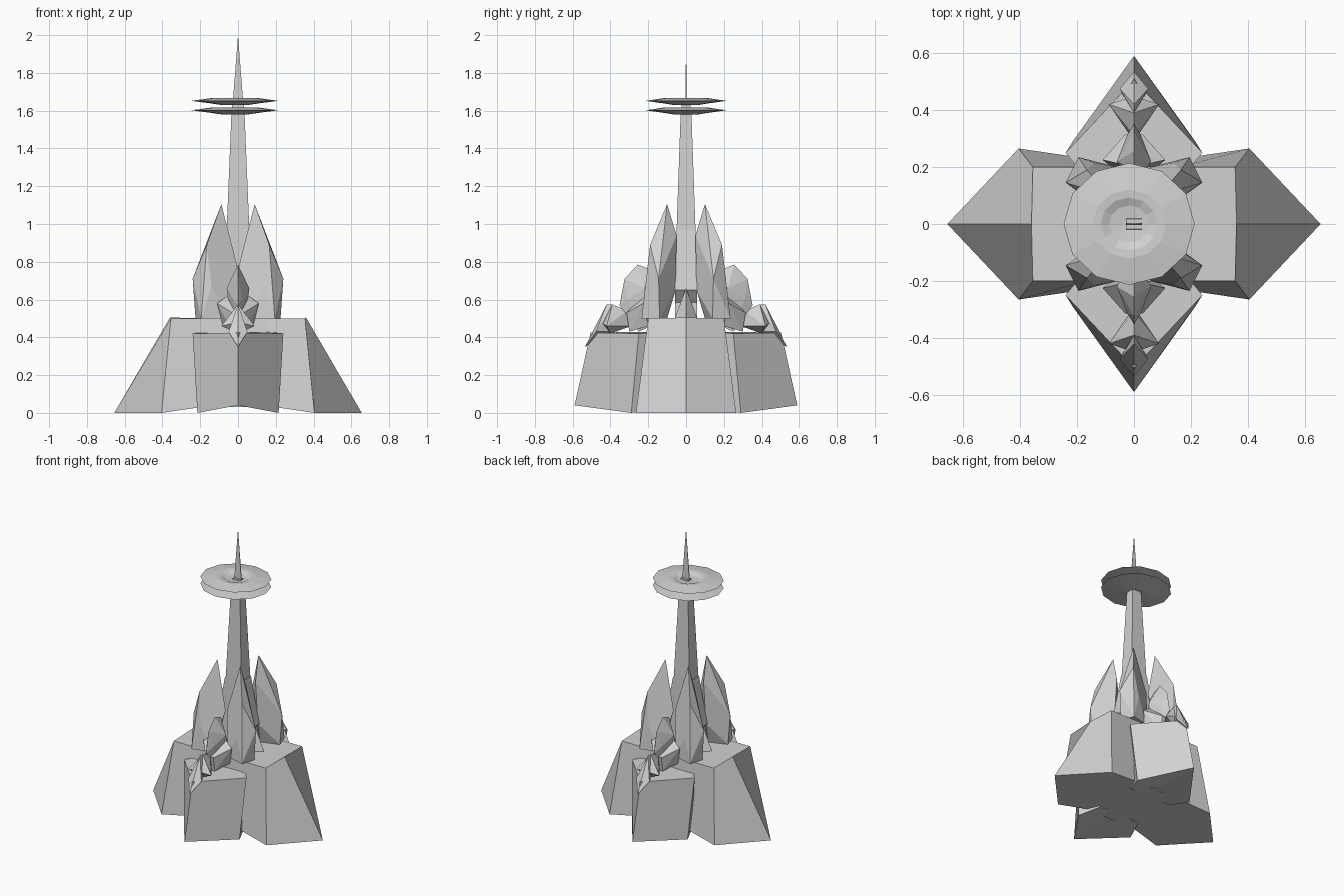
import bpy, bmesh, math

cube = bpy.data.objects.get("Cube")
if cube:
    bpy.data.objects.remove(cube, do_unlink=True)

stone = bpy.data.materials.new("pale_grey_stone")
stone.use_nodes = True
GREY = (0.64, 0.64, 0.64, 1)
stone.diffuse_color = GREY
stone.node_tree.nodes["Principled BSDF"].inputs["Base Color"].default_value = GREY


def finish(name, bm):
    bmesh.ops.recalc_face_normals(bm, faces=bm.faces)
    mesh = bpy.data.meshes.new(name)
    bm.to_mesh(mesh)
    bm.free()
    mesh.materials.append(stone)
    obj = bpy.data.objects.new(name, mesh)
    bpy.context.scene.collection.objects.link(obj)
    return obj


def crystal(name, points, sx=1, sy=1):
    """Faceted rock: convex hull of a few corner points."""
    bm = bmesh.new()
    for x, y, z in points:
        bm.verts.new((x * sx, y * sy, z))
    out = bmesh.ops.convex_hull(bm, input=bm.verts)
    loose = {g for g in out["geom_interior"] + out["geom_unused"]
             if isinstance(g, bmesh.types.BMVert)}
    bmesh.ops.delete(bm, geom=list(loose), context="VERTS")
    bmesh.ops.dissolve_limit(bm, angle_limit=math.radians(6),
                             verts=bm.verts, edges=bm.edges)
    return finish(name, bm)


def loft(name, rings, ridge=False):
    """Closed skin through rings of equal length; ridge folds the caps in half."""
    bm = bmesh.new()
    loops = [[bm.verts.new(p) for p in ring] for ring in rings]
    n = len(loops[0])
    for a, b in zip(loops, loops[1:]):
        for i in range(n):
            j = (i + 1) % n
            bm.faces.new((a[i], a[j], b[j], b[i]))
    for cap in (loops[0], loops[-1]):
        if ridge:
            bm.faces.new(cap[:n // 2 + 1])
            bm.faces.new(cap[n // 2:] + cap[:1])
        else:
            bm.faces.new(cap)
    return finish(name, bm)


def both_x(points):
    return points + [(-x, y, z) for x, y, z in points if x]


def both_y(points):
    return points + [(x, -y, z) for x, y, z in points if y]


def around(quarter):
    """Full ring from tip, shoulder and inner corner of one quarter."""
    tip, shoulder, inner = quarter
    half = [tip, shoulder, inner] + [(-x, y, z) for x, y, z in (inner, shoulder, tip)]
    return half + [(x, -y, z) for x, y, z in (half[4], half[3], half[2], half[1])]


# Base: long cross slab with pointed ends
loft("base_slab", [
    around([(0.655, 0, 0), (0.405, 0.265, 0), (0.2, 0.235, 0.03)]),
    around([(0.36, 0, 0.505), (0.355, 0.2, 0.5), (0.16, 0.2, 0.5)]),
])

# Petals in the four diagonals
PETAL = [(0.088, 0.10, 1.105), (0.165, 0.19, 0.89), (0.24, 0.145, 0.71),
         (0.14, 0.215, 0.67), (0.195, 0.235, 0.5), (0.225, 0.14, 0.5),
         (0.005, 0.13, 0.78), (0.10, 0.05, 0.94), (0.115, 0.055, 0.65),
         (0.10, 0.10, 0.5), (0.06, 0.20, 0.5)]
for sx in (1, -1):
    for sy in (1, -1):
        side = ("left" if sx > 0 else "right") + ("_back" if sy > 0 else "_front")
        crystal("petal_" + side, PETAL, sx, sy)

# Webs and small shards between the petals on the sides
for sx, side in ((1, "left"), (-1, "right")):
    crystal("web_" + side, both_y([(0.065, 0.05, 0.97), (0.125, 0.058, 0.65),
                                   (0, 0.05, 0.97), (0, 0.058, 0.5)]), sx)
    crystal("shard_" + side, both_y([(0.13, 0, 0.66), (0.2, 0, 0.5),
                                     (0.13, 0.06, 0.5), (0.05, 0.03, 0.5)]), sx)


# Front and back blocks, arched underneath, with their crystals
def block_ring(tip, shoulder, inner):
    centre = (0, inner[1], tip[2])
    return [tip, shoulder, inner, centre] + [(-x, y, z) for x, y, z in (inner, shoulder)]


for sy, side in ((-1, "front"), (1, "back")):
    bottom = block_ring((0, 0.59, 0.04), (0.215, 0.29, 0), (0.16, 0.15, 0.02))
    top = block_ring((0, 0.505, 0.425), (0.24, 0.25, 0.42), (0.16, 0.15, 0.43))
    loft("block_" + side, [[(x, y * sy, z) for x, y, z in ring]
                           for ring in (bottom, top)], ridge=True)
    crystal("fin_" + side, both_x([
        (0, 0.255, 0.785), (0, 0.325, 0.71), (0, 0.352, 0.57),
        (0.06, 0.22, 0.66), (0.025, 0.31, 0.6), (0, 0.19, 0.76),
        (0, 0.1, 0.5), (0.03, 0.25, 0.43)]), 1, sy)
    crystal("fin_foot_" + side, both_x([
        (0.11, 0.225, 0.58), (0.08, 0.2, 0.46), (0.03, 0.315, 0.53),
        (0.03, 0.3, 0.43), (0, 0.2, 0.66)]), 1, sy)
    crystal("star_wings_" + side, both_x([
        (0.088, 0.42, 0.46), (0, 0.29, 0.46), (0, 0.31, 0.54),
        (0, 0.39, 0.575), (0, 0.45, 0.48), (0, 0.4, 0.42)]), 1, sy)
    crystal("star_point_" + side, both_x([
        (0, 0.39, 0.575), (0, 0.42, 0.575), (0, 0.46, 0.5),
        (0.05, 0.475, 0.43), (0, 0.535, 0.35), (0, 0.38, 0.43)]), 1, sy)


# Central spire ending in a thin blade
def rect(x, y, z):
    return [(x, y, z), (-x, y, z), (-x, -y, z), (x, -y, z)]


loft("spire", [rect(0.075, 0.06, 0.45), rect(0.06, 0.05, 0.97),
               rect(0.034, 0.028, 1.6), rect(0.028, 0.018, 1.655)])
crystal("spire_blade", rect(0.027, 0.003, 1.65) + [(0, 0, 2.0)])

# Two lens shaped discs with a dished centre
PROFILE = [(0.02, -0.02), (0.07, -0.022), (0.13, -0.013), (0.23, 0),
           (0.13, 0.014), (0.10, 0.012), (0.07, 0), (0.02, -0.005)]
for name, height in (("lower_disc", 1.602), ("upper_disc", 1.652)):
    rings = []
    for radius, z in PROFILE:
        rings.append([(radius * math.cos(math.tau * i / 12) - 0.017,
                       radius * 0.93 * math.sin(math.tau * i / 12),
                       height + z) for i in range(12)])
    loft(name, rings)
